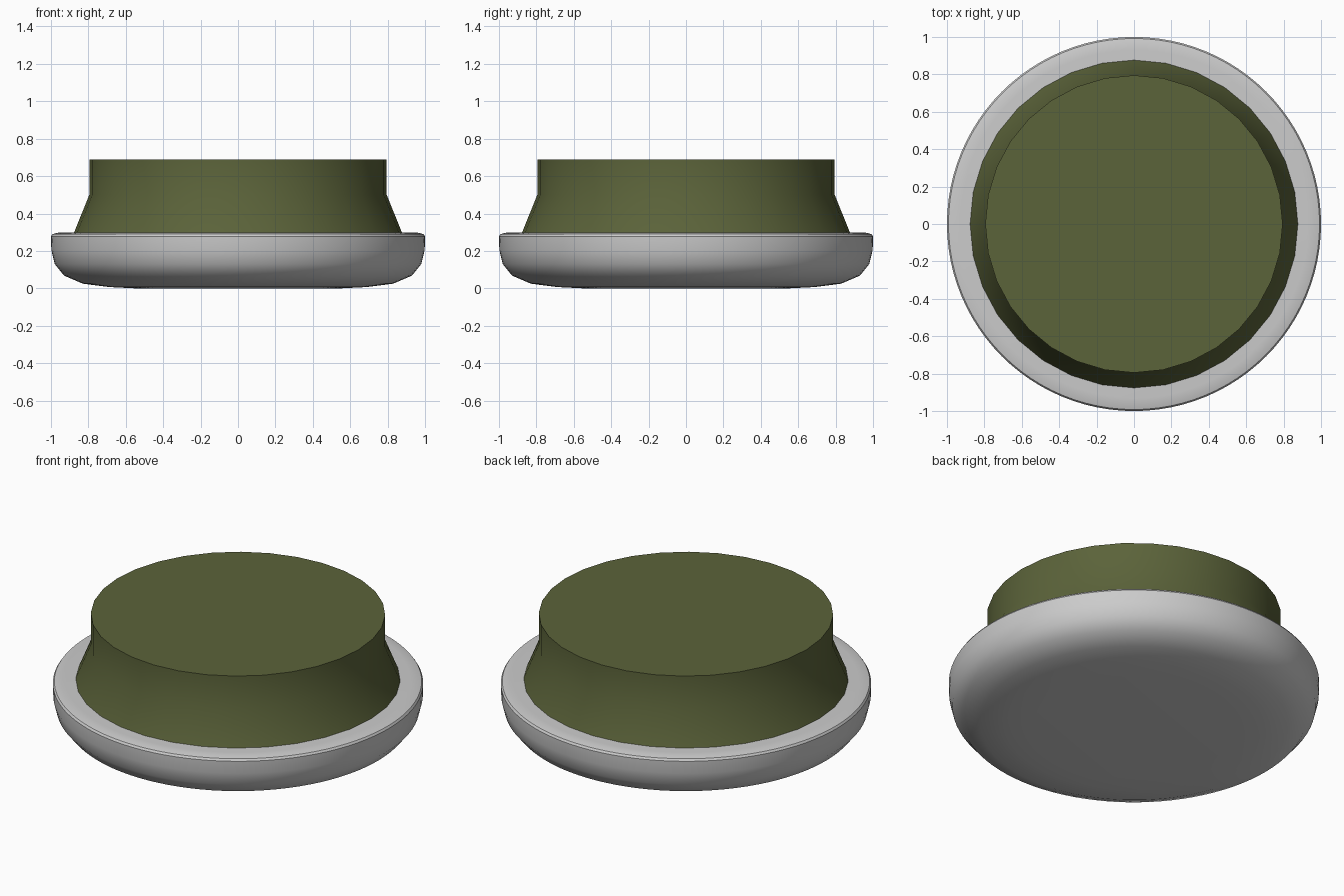
import bpy, bmesh, math

if "Cube" in bpy.data.objects:
    bpy.data.objects.remove(bpy.data.objects["Cube"])


def lathe(name, profile, sides, angle):
    """Revolve (radius, z) points, listed bottom to top, and cap both ends."""
    bm = bmesh.new()
    rings = []
    for r, z in profile:
        rings.append([bm.verts.new((r * math.cos(2 * math.pi * i / sides),
                                    r * math.sin(2 * math.pi * i / sides), z))
                      for i in range(sides)])
    for a, b in zip(rings, rings[1:]):
        for i in range(sides):
            j = (i + 1) % sides
            bm.faces.new((a[i], a[j], b[j], b[i]))
    bm.faces.new(rings[0][::-1])
    bm.faces.new(rings[-1])
    mesh = bpy.data.meshes.new(name)
    bm.to_mesh(mesh)
    bm.free()
    ob = bpy.data.objects.new(name, mesh)
    bpy.context.collection.objects.link(ob)
    bpy.ops.object.select_all(action='DESELECT')
    ob.select_set(True)
    bpy.context.view_layer.objects.active = ob
    bpy.ops.object.shade_smooth_by_angle(angle=math.radians(angle))
    return ob


# Rounded grey dish
lathe("base_dish", [(0.55, 0.0), (0.69, 0.007), (0.83, 0.025), (0.93, 0.068),
                    (0.98, 0.13), (0.998, 0.205), (1.0, 0.278),
                    (0.992, 0.29), (0.965, 0.297), (0.93, 0.299)], 96, 35)

# Green plug: flared skirt below a straight drum
plug = lathe("green_plug", [(0.88, 0.29), (0.795, 0.5), (0.795, 0.69)], 32, 30)
green = bpy.data.materials.new("olive_green")
green.diffuse_color = (0.105, 0.125, 0.042, 1)
green.use_nodes = True
green.node_tree.nodes["Principled BSDF"].inputs["Base Color"].default_value = green.diffuse_color
plug.data.materials.append(green)
